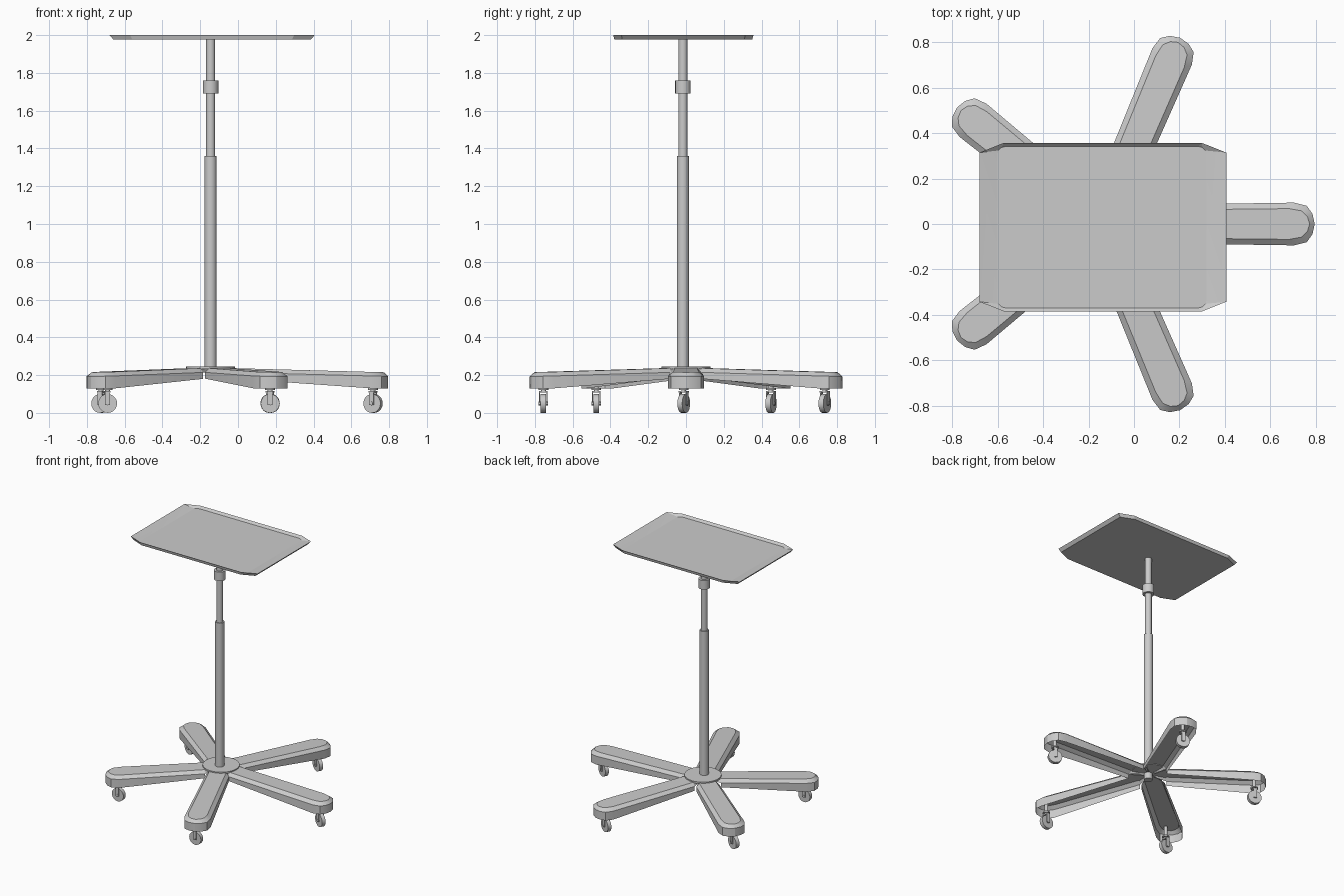
import bpy, bmesh
from math import sin, cos, radians, pi
from mathutils import Matrix, Vector

if "Cube" in bpy.data.objects:
    bpy.data.objects.remove(bpy.data.objects["Cube"])

CX, PY = -0.145, -0.016


def finish(name, bm, matrix=Matrix(), angle=35):
    bmesh.ops.recalc_face_normals(bm, faces=bm.faces)
    me = bpy.data.meshes.new(name)
    bm.to_mesh(me)
    bm.free()
    ob = bpy.data.objects.new(name, me)
    bpy.context.collection.objects.link(ob)
    ob.matrix_world = matrix
    bpy.ops.object.select_all(action='DESELECT')
    bpy.context.view_layer.objects.active = ob
    ob.select_set(True)
    bpy.ops.object.shade_smooth_by_angle(angle=radians(angle))
    return ob


def add_cyl(bm, r, z0, z1, n=20, m=Matrix()):
    bmesh.ops.create_cone(bm, cap_ends=True, segments=n, radius1=r, radius2=r, depth=z1 - z0,
                          matrix=m @ Matrix.Translation((0, 0, (z0 + z1) / 2)))


def cylinder(name, r, z0, z1, x=CX, y=PY, n=20):
    bm = bmesh.new()
    add_cyl(bm, r, z0, z1, n)
    return finish(name, bm, Matrix.Translation((x, y, 0)))


def add_box(bm, size, loc):
    bmesh.ops.create_cube(bm, size=1, matrix=Matrix.Translation(loc) @ Matrix.Diagonal((*size, 1)))


# base arms: channel-shaped, open underneath, rounded at the tip
def arm(name, angle, L):
    half = [(.03, .03), (.12, .083), (L - .09, .094), (L - .035, .08), (L - .01, .045)]
    outline = [(u, -v) for u, v in half] + [(L, 0)] + half[::-1]
    top = lambda u: .24 - .025 * u / L
    rings = []
    bm = bmesh.new()
    for k in range(3):
        ring = []
        for u, v in outline:
            if k == 0:
                z = .19 - .06 * min(1, u / (L - .09))
            else:
                z = top(u) - (.022 if k == 1 else 0)
            if k == 2:
                v *= .72
                if u > .2:
                    u -= .022
            ring.append(bm.verts.new((u, v, z)))
        rings.append(ring)
    n = len(outline)
    for i in range(n - 1):
        if 0 < i < n - 2:
            bm.faces.new((rings[0][i], rings[0][i + 1], rings[1][i + 1], rings[1][i]))
        bm.faces.new((rings[1][i], rings[1][i + 1], rings[2][i + 1], rings[2][i]))
    bm.faces.new(rings[2])
    finish(name, bm, Matrix.Translation((CX, 0, 0)) @ Matrix.Rotation(radians(angle), 4, 'Z'), 25)


for i, (a, L) in enumerate([(0, .94), (67, .89), (141, .815), (219, .815), (293, .89)]):
    arm(f"base_arm_{i + 1}", a, L)


# casters: stem, swivel plate, fork and wheel
def caster(i, x, y, a):
    m = Matrix.Translation((x, y, 0)) @ Matrix.Rotation(radians(a), 4, 'Z')
    bm = bmesh.new()
    add_cyl(bm, .013, .11, .21, 12)
    add_cyl(bm, .026, .122, .132, 16)
    add_box(bm, (.03, .046, .01), (0, 0, .112))
    for s in (-1, 1):
        add_box(bm, (.026, .006, .07), (0, s * .02, .077))
    finish(f"caster_fork_{i}", bm, m)
    bm = bmesh.new()
    turn = Matrix.Translation((0, 0, .05)) @ Matrix.Rotation(pi / 2, 4, 'X')
    add_cyl(bm, .05, -.014, .014, 20, turn)
    add_cyl(bm, .01, -.025, .025, 10, turn)
    finish(f"caster_wheel_{i}", bm, m)


for i, c in enumerate([(.715, -.012, -25), (.17, .735, -25), (-.725, .45, -20),
                       (-.69, -.475, 0), (.17, -.755, 0)]):
    caster(i + 1, *c)

# hub and telescopic column
cylinder("hub_disc", .13, .232, .245, y=0, n=32)
cylinder("hub_bolt", .03, .185, .235, n=12)
cylinder("lower_column", .032, .24, 1.36)
cylinder("upper_column", .024, 1.34, 1.98)
cylinder("height_collar", .041, 1.69, 1.76)


# tray: cut-corner rim sloping down to a rounded flat floor
def rounded(hx, hy, cx, cy, z, r=.035, k=4):
    pts = []
    for q, (sx, sy) in enumerate([(1, 1), (-1, 1), (-1, -1), (1, -1)]):
        for j in range(k):
            t = pi / 2 * (q + j / (k - 1))
            pts.append((cx + sx * (hx - r) + r * cos(t), cy + sy * (hy - r) + r * sin(t), z))
    return pts


def octagon(hx, hy, dx, dy, z):
    q = [(hx, hy - dy), (hx - dx, hy)]
    half = q + [(-x, y) for x, y in q[::-1]]
    return [(-.137 + x, -.014 + y, z) for x, y in half + [(-x, -y) for x, y in half]]


bm = bmesh.new()
rim = [bm.verts.new(p) for p in octagon(.543, .371, .108, .043, 2.0)]
under = [bm.verts.new(p) for p in octagon(.523, .365, .1, .042, 1.977)]
floor = [bm.verts.new(p) for p in rounded(.46, .355, -.141, -.014, 1.983)]
bm.faces.new(floor)
bm.faces.new(under[::-1])
for i in range(8):
    j = (i + 1) % 8
    bm.faces.new((under[i], under[j], rim[j], rim[i]))
for q in range(4):
    a, b, c = rim[2 * q], rim[2 * q + 1], rim[(2 * q + 2) % 8]
    f = floor[4 * q:4 * q + 4]
    bm.faces.new((a, b, f[2], f[1]))
    bm.faces.new((a, f[1], f[0]))
    bm.faces.new((b, f[3], f[2]))
    bm.faces.new((b, c, floor[(4 * q + 4) % 16], f[3]))
finish("tray", bm, angle=5)
